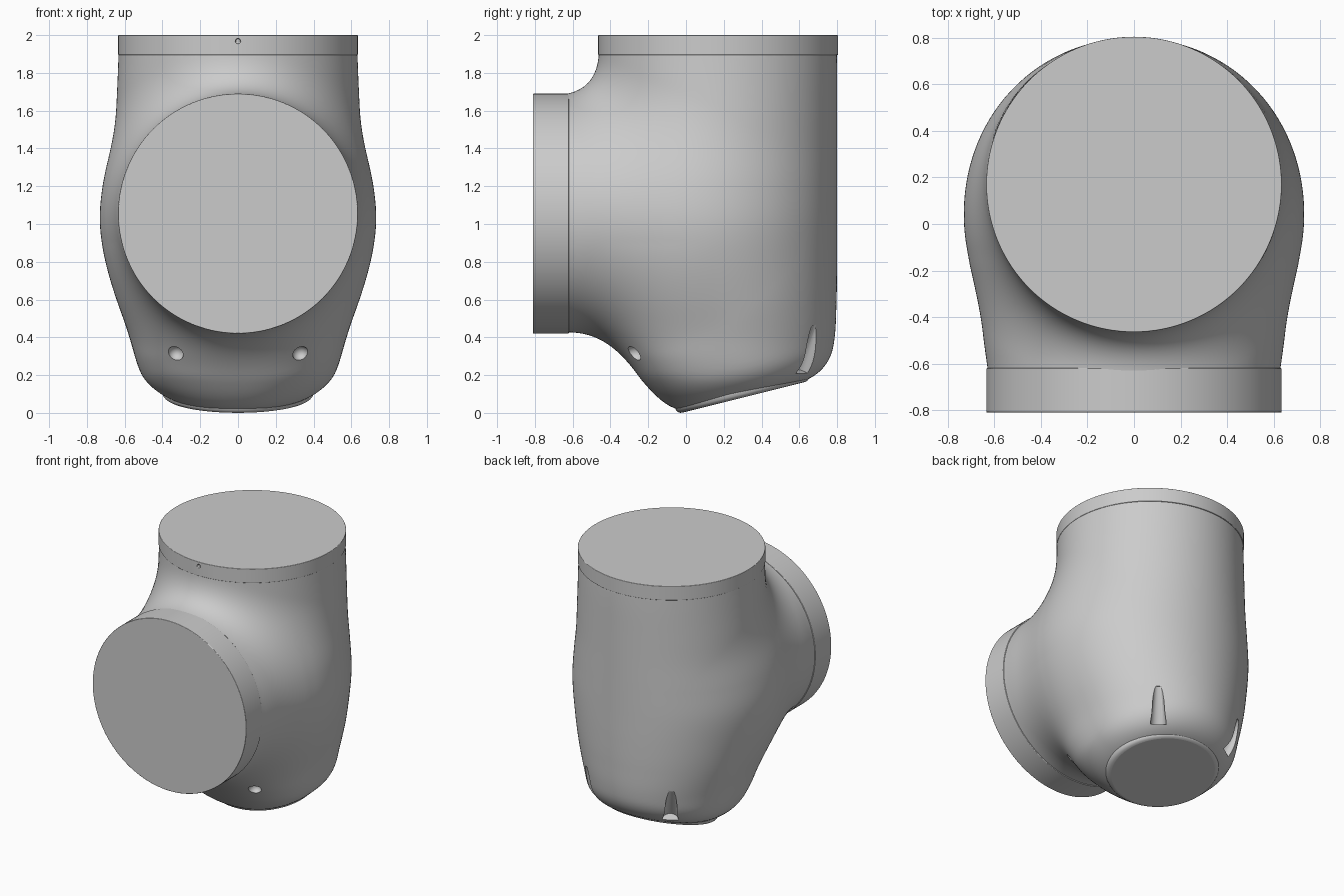
import bpy, bmesh, math
from mathutils import Vector

if "Cube" in bpy.data.objects:
    bpy.data.objects.remove(bpy.data.objects["Cube"])

# Upright column sections, one every 0.2 in z: half width, front y, back y
W = [.39, .51, .575, .635, .672, .688, .675, .655, .645, .636, .63]
YF = [-.10, -.255, -.375, -.44, -.468, -.47, -.47, -.467, -.464, -.462, -.46]
YB = [.68, .75, .787, .797, .80, .80, .80, .80, .80, .80, .797]
CENTRE = Vector((0, .17, 1.055))
TILT = .25          # slope of the base


def spline(tab, z):
    u = max(0, min(z / .2, len(tab) - 1.001))
    i = int(u)
    t = u - i
    a, b, c, d = (tab[max(0, min(len(tab) - 1, i + k))] for k in (-1, 0, 1, 2))
    return b + .5 * t * (c - a + t * (2 * a - 5 * b + 4 * c - d + t * (3 * (b - c) + d - a)))


def smin(a, b, k):
    h = max(k - abs(a - b), 0) / k
    return min(a, b) - h * h * k / 4


def field(p):
    """Negative inside the housing: column blended into the front sleeve."""
    x, y, z = p
    w, f, b = spline(W, z), spline(YF, z), spline(YB, z)
    d = (b - f) / 2
    v = (y - (f + b) / 2) / d
    # the lower front is squarer than an ellipse
    n = 2 + .6 * max(0, min(1, (.9 - z) / .6)) * max(0, min(1, (z + .1) / .3)) if v < 0 else 2
    column = ((abs(x / w) ** n + abs(v) ** n) ** (1 / n) - 1) * min(w, d)
    base = .97 * (TILT * y - z) + .008
    column = -smin(-column, -base, .16)
    t = max(0, min(1, (y + .63) / .45))
    widen = 1 + .073 * t * (1.5 - .5 * t)        # sleeve swells sideways behind the flange
    sleeve = math.hypot(x / widen, z - 1.055, max(0, y + .1)) - .628
    return max(smin(column, sleeve, .24), z - 1.96, -.72 - y)


def hit(origin, direction):
    lo, hi = 0.0, 2.0
    for _ in range(18):
        m = (lo + hi) / 2
        if field(origin + direction * m) < 0:
            lo = m
        else:
            hi = m
    return origin + direction * lo


def smooth(obj, angle=35):
    bpy.ops.object.select_all(action='DESELECT')
    obj.select_set(True)
    bpy.context.view_layer.objects.active = obj
    bpy.ops.object.shade_smooth_by_angle(angle=math.radians(angle))


def disc(name, loc, radius, depth, rot=(0, 0, 0), bevel=.004, sx=1):
    bpy.ops.mesh.primitive_cylinder_add(vertices=128, radius=radius, depth=depth,
                                        location=loc, rotation=rot)
    o = bpy.context.object
    o.name = name
    o.scale.x = sx
    m = o.modifiers.new("bevel", 'BEVEL')
    m.width, m.segments = bevel, 4
    m.limit_method = 'ANGLE'
    smooth(o)
    return o


def cut(target, cutter):
    cutter.hide_render = True
    m = target.modifiers.new("cut", 'BOOLEAN')
    m.operation, m.solver, m.object = 'DIFFERENCE', 'EXACT', cutter
    bpy.context.view_layer.objects.active = target
    bpy.ops.object.modifier_apply(modifier=m.name)
    bpy.data.objects.remove(cutter, do_unlink=True)


# Housing: a gridded cube pushed out from its centre onto the blended surface
bm = bmesh.new()
bmesh.ops.create_cube(bm, size=2)
bmesh.ops.subdivide_edges(bm, edges=bm.edges[:], cuts=57, use_grid_fill=True)
for v in bm.verts:
    d = Vector([math.tan(c * math.pi / 4) for c in v.co]).normalized()
    v.co = hit(CENTRE, d)
me = bpy.data.meshes.new("housing")
bm.to_mesh(me)
bm.free()
housing = bpy.data.objects.new("housing", me)
bpy.context.collection.objects.link(housing)

# Screw recesses: two long slots at the back, two small ones at the front
for s in (-1, 1):
    back = Vector((s * .91, 1.1, 0)).normalized()
    low = hit(Vector((0, .25, .21)), back) - back * .005
    high = hit(Vector((0, .25, .45)), back) + back * .022
    axis = high - low
    bpy.ops.mesh.primitive_cone_add(vertices=32, radius1=.055, radius2=.028, depth=axis.length,
                                    location=(low + high) / 2,
                                    rotation=axis.to_track_quat('Z', 'Y').to_euler())
    cut(housing, bpy.context.object)
    p = hit(Vector((s * .33, .1, .315)), Vector((0, -1, 0)))
    bpy.ops.mesh.primitive_uv_sphere_add(segments=32, ring_count=16, radius=1, location=p)
    bpy.context.object.scale = (.043, .05, .042)
    cut(housing, bpy.context.object)
smooth(housing, 40)

# Round mounting flanges at the top and front
top = disc("top_flange", (0, .17, 1.9475), .635, .105)
bpy.ops.mesh.primitive_cylinder_add(vertices=16, radius=.013, depth=.06,
                                    location=(0, -.465, 1.968), rotation=(math.pi / 2, 0, 0))
cut(top, bpy.context.object)
smooth(top)
disc("front_flange", (0, -.715, 1.055), .635, .19, (math.pi / 2, 0, 0))

# Tilted plate under the housing
ang = math.atan(TILT)
normal = Vector((0, -math.sin(ang), math.cos(ang)))
disc("base_plate", Vector((0, .305, .305 * TILT + .006)) + normal * .03, .365, .06,
     (ang, 0, 0), .04, 1.1)
